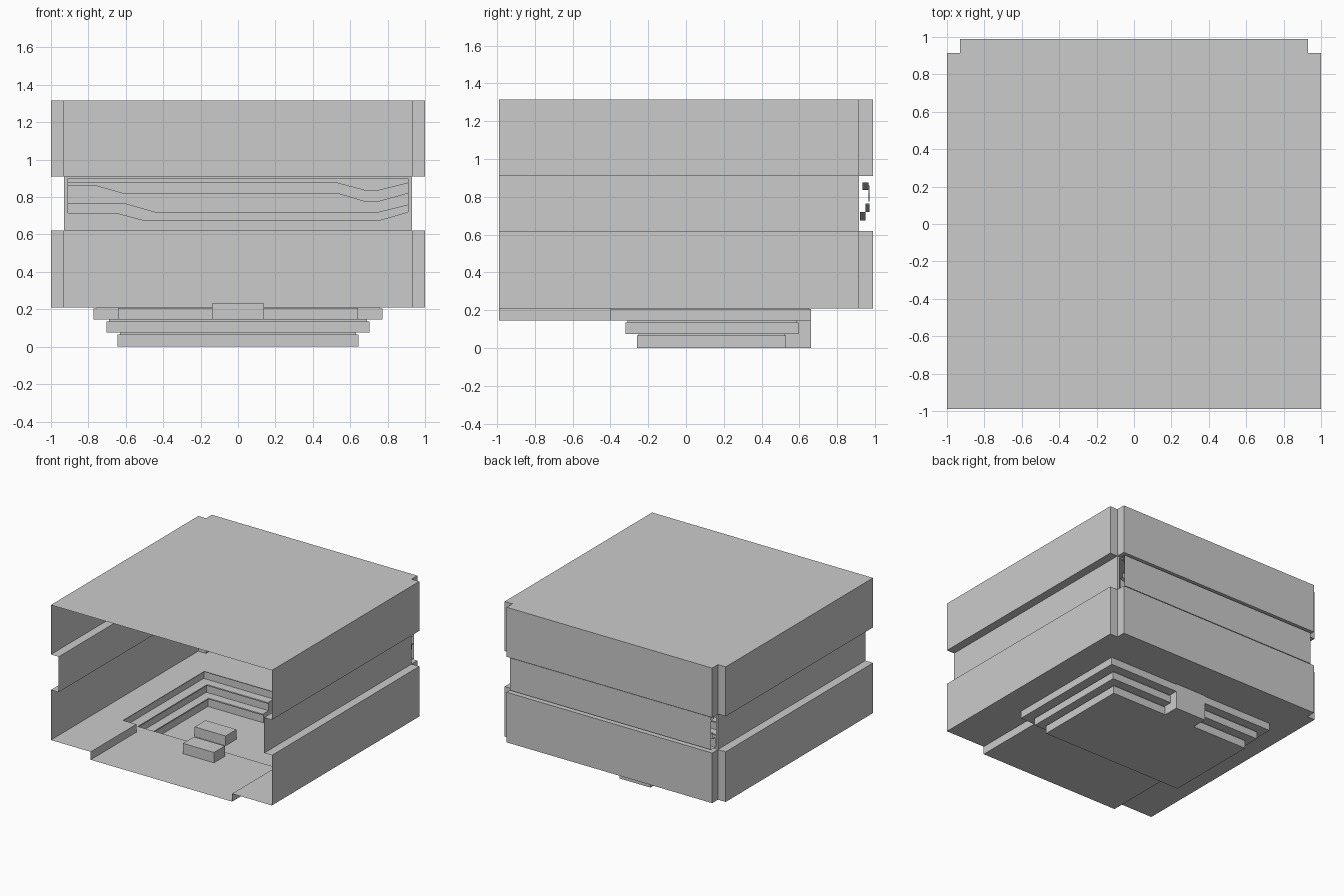
import bpy

if "Cube" in bpy.data.objects:
    bpy.data.objects.remove(bpy.data.objects["Cube"])


def make(name, faces):
    """Object made from a list of polygons (point lists)."""
    verts, polys = [], []
    for f in faces:
        polys.append(list(range(len(verts), len(verts) + len(f))))
        verts += f
    me = bpy.data.meshes.new(name)
    me.from_pydata(verts, [], polys)
    ob = bpy.data.objects.new(name, me)
    bpy.context.collection.objects.link(ob)
    weld = ob.modifiers.new("weld", 'WELD')
    weld.merge_threshold = 0.0005
    return ob


def flat(x0, x1, y0, y1, z):
    return [(x0, y0, z), (x1, y0, z), (x1, y1, z), (x0, y1, z)]


def upright(x0, x1, z0, z1, y):
    return [(x0, y, z0), (x1, y, z0), (x1, y, z1), (x0, y, z1)]


def loft(rows):
    return [[a[i], a[i + 1], b[i + 1], b[i]]
            for a, b in zip(rows, rows[1:]) for i in range(len(a) - 1)]


def flip(faces):
    return [[(-x, y, z) for x, y, z in reversed(f)] for f in faces]


def box(name, x0, x1, y0, y1, z0, z1):
    plan = [(x0, y0), (x1, y0), (x1, y1), (x0, y1), (x0, y0)]
    make(name, loft([[(x, y, z) for x, y in plan] for z in (z0, z1)])
         + [flat(x0, x1, y0, y1, z0), flat(x0, x1, y0, y1, z1)])


F, B, BI, XI = -0.99, 0.99, 0.915, 0.93
ZF, Z1, Z2, ZT = 0.21, 0.62, 0.91, 1.315
notched = [(-1, F), (-1, BI), (-XI, BI), (-XI, B), (XI, B), (XI, BI), (1, BI), (1, F)]

# Wall bands with notched back corners
for name, lo, hi in (("lower_wall", ZF, Z1), ("upper_wall", Z2, ZT)):
    make(name, loft([[(x, y, z) for x, y in notched] for z in (lo, hi)]))

# Inset middle band, ledges and the frame around the back niche
NX, N0, N1, NB = 0.91, 0.635, 0.90, 0.975
middle = [[(-XI, F, Z1), (-XI, BI, Z1), (-XI, BI, Z2), (-XI, F, Z2)]]
middle += flip(middle)
for z in (Z1, Z2):
    middle += [flat(-1, -XI, F, BI, z), flat(XI, 1, F, BI, z), flat(-XI, XI, BI, B, z)]
middle += [upright(-XI, XI, Z1, N0, BI), upright(-XI, XI, N1, Z2, BI),
           upright(-XI, -NX, N0, N1, BI), upright(NX, XI, N0, N1, BI)]
make("middle_wall", middle)

# Roof
make("roof", [[(x, y, ZT) for x, y in notched]])

# Back niche casing
make("niche_casing", [upright(-NX, NX, N0, N1, NB),
                      flat(-NX, NX, BI, NB, N0), flat(-NX, NX, BI + 0.02, NB, N1)])

# Wavy stepped trim inside the niche
line_a = [(-NX, .875), (.53, .875), (.68, .835), (.75, .835), (NX, .875)]
line_b = [(-NX, .86), (-.76, .86), (-.62, .82), (.53, .82), (.68, .775), (.75, .775), (NX, .82)]
line_c = [(-NX, .765), (-.60, .765), (-.44, .72), (.75, .72), (NX, .76)]
line_d = [(-NX, .715), (-.65, .715), (-.50, .675), (.75, .675), (NX, .72)]
stations = sorted({x for l in (line_a, line_b, line_c, line_d) for x, _ in l})


def row(line, y):
    out = []
    for x in stations:
        for (xa, za), (xb, zb) in zip(line, line[1:]):
            if xa <= x <= xb:
                out.append((x, y, za + (zb - za) * (x - xa) / (xb - xa)))
                break
    return out


top, low = [(-NX, N1), (NX, N1)], [(-NX, N0), (NX, N0)]
make("wavy_trim_top", loft([row(top, .935), row(line_a, .935), row(line_a, .965),
                            row(line_b, .965), row(line_b, .972)]))
make("wavy_trim_bottom", loft([row(line_c, .972), row(line_c, .95), row(line_d, .95),
                               row(line_d, .92), row(low, .92)]))

# Floor around the sunken pit and its entry channel
CX, PX, PF, PB, CZ, GX = 0.64, 0.76, -0.40, 0.65, 0.145, 0.14
side = [flat(CX, 1, F, PF, ZF), flat(PX, 1, PF, BI, ZF), flat(GX, PX, PB, BI, ZF),
        [(CX, F, CZ), (CX, PF, CZ), (CX, PF, ZF), (CX, F, ZF)]]
make("floor", side + flip(side) + [flat(-GX, GX, .66, BI, ZF), flat(-XI, XI, BI, B, ZF)])
make("entry_channel_floor", [flat(-CX, CX, F, PF, CZ)])


# Stepped pit: each ring is side x, back y, front y, height
def ring(xs, yb, yf, z, end):
    return [(GX, yb, z), (xs, yb, z), (xs, yf, z), (end, yf, z)]


upper = [(PX, PB, PF, ZF), (PX, PB, PF, .205), (.772, .66, PF, .205), (.772, .66, PF, CZ)]
lower = [(.772, .66, PF, CZ), (.69, .585, -.31, CZ), (.69, .585, -.31, .135),
         (.703, .595, -.32, .135), (.703, .595, -.32, .075), (.63, .52, -.25, .075),
         (.63, .52, -.25, .065), (.643, .53, -.26, .065), (.643, .53, -.26, 0)]
pit = loft([ring(*r, CX) for r in upper]) + loft([ring(*r, 0) for r in lower])
# cheeks of the gap at the back
pit.append([(GX, yb, z) for _, yb, _, z in lower] + [(GX, .66, 0)])
pit += flip(pit)
pit += [flat(-.643, .643, -.26, .53, 0), flat(-GX, GX, .53, .66, 0),
        upright(-GX, GX, 0, ZF, .66)]
make("sunken_pit", pit)

# Low blocks: step at the pit edge and bench in the pit
box("entry_step", -GX, GX, -.51, -.37, CZ, .23)
box("pit_bench", -.42, -.14, .04, .18, 0, .08)
